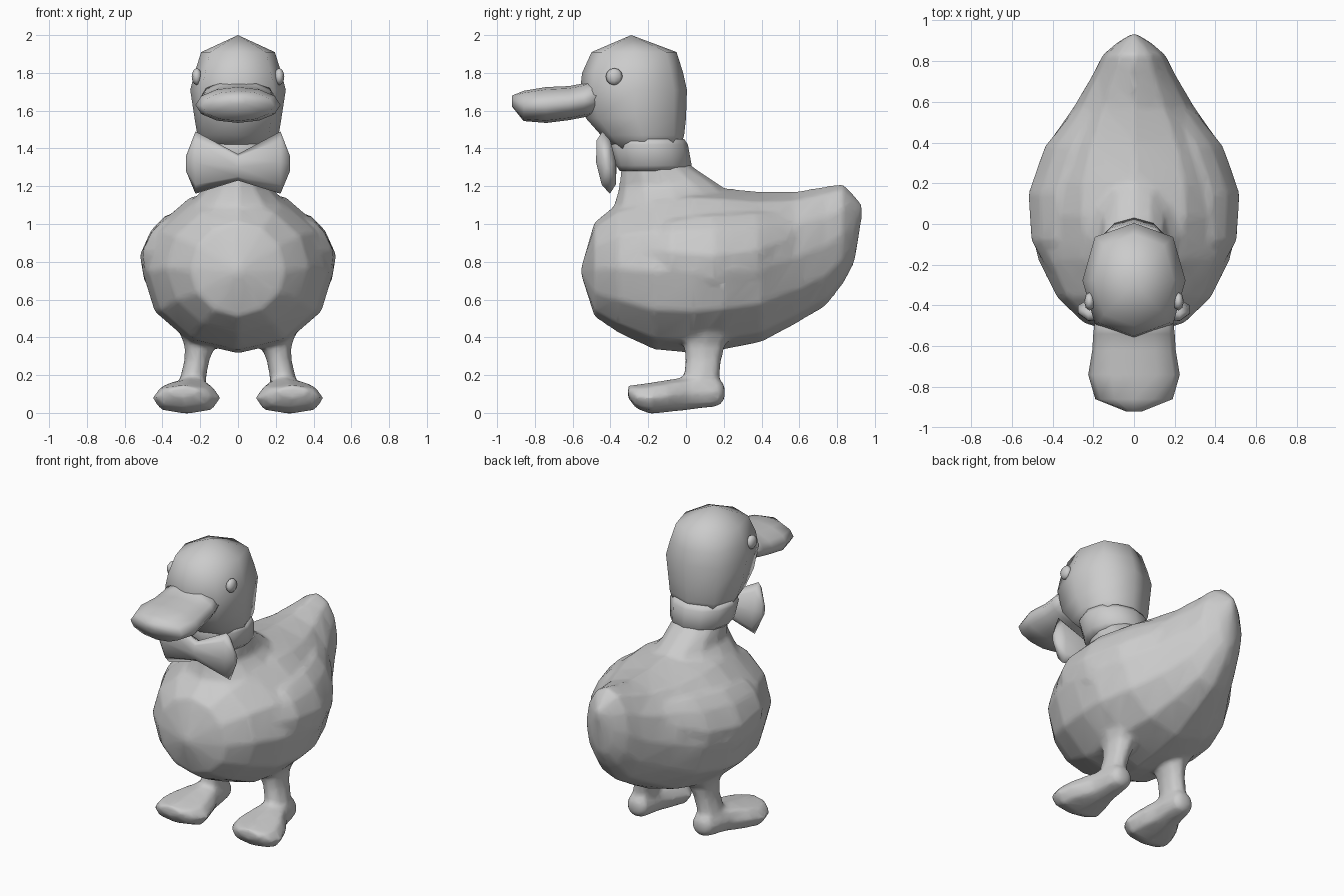
import bpy, bmesh, math


def loft(bm, axis, rings, n=12, p=1.0, mirror=False):
    """Skin rings (pos, u_min, u_max, v_min, v_max) stacked along an axis.
    (u, v) is (y, z) for axis 0, (x, z) for axis 1, (x, y) for axis 2."""
    for side in ((1, -1) if mirror else (1,)):
        loops = []
        for pos, u0, u1, v0, v1 in rings:
            loop = []
            for i in range(n):
                a = 2 * math.pi * i / n
                c, s = math.cos(a), math.sin(a)
                c = math.copysign(abs(c) ** p, c)
                s = math.copysign(abs(s) ** p, s)
                co = [(u0 + u1) / 2 + c * (u1 - u0) / 2, (v0 + v1) / 2 + s * (v1 - v0) / 2]
                co.insert(axis, pos)
                co[0] *= side
                loop.append(bm.verts.new(co))
            loops.append(loop)
        for a, b in zip(loops, loops[1:]):
            for i in range(n):
                j = (i + 1) % n
                bm.faces.new((a[i], a[j], b[j], b[i]))
        bm.faces.new(loops[0])
        bm.faces.new(loops[-1])


def finish(name, bm):
    bmesh.ops.remove_doubles(bm, verts=bm.verts, dist=0.0005)
    bmesh.ops.recalc_face_normals(bm, faces=bm.faces)
    me = bpy.data.meshes.new(name)
    bm.to_mesh(me)
    bm.free()
    for f in me.polygons:
        f.use_smooth = True
    ob = bpy.data.objects.new(name, me)
    bpy.context.collection.objects.link(ob)
    return ob


def part(name, *args, **kw):
    bm = bmesh.new()
    loft(bm, *args, **kw)
    return finish(name, bm)


def sym(pos, w, lo, hi):
    return (pos, -w, w, lo, hi)


# Folded wings, hugging the flanks
skin = bmesh.new()
loft(skin, 1, [
    (-.22, .40, .43, .82, .92), (-.08, .32, .51, .68, 1.03),
    (.15, .30, .52, .61, 1.06), (.38, .24, .445, .65, 1.07),
    (.54, .17, .335, .77, 1.07), (.63, .19, .26, .94, 1.05)], n=10, mirror=True)
for v in skin.verts:
    v.co.x -= math.copysign(.3 * max(v.co.z - .84, 0), v.co.x)

# Plump trunk with raised tail
loft(skin, 1, [sym(*r) for r in [
    (-.555, .02, .73, .77), (-.485, .25, .51, 1.01), (-.36, .38, .425, 1.11),
    (-.17, .475, .335, 1.17), (.04, .51, .315, 1.20), (.20, .50, .335, 1.19),
    (.40, .42, .375, 1.17), (.57, .30, .465, 1.17), (.74, .20, .565, 1.20),
    (.83, .155, .68, 1.215), (.89, .085, .79, 1.155), (.932, .015, 1.04, 1.10)]])

# Neck flaring into the back
loft(skin, 2, [sym(*r) for r in [
    (1.03, .34, -.40, .30), (1.12, .25, -.375, .27), (1.20, .17, -.355, .19),
    (1.30, .16, -.345, .04), (1.34, .16, -.34, .0)]])

# Legs
loft(skin, 2, [
    (.44, .06, .32, -.05, .27), (.36, .115, .285, -.015, .21),
    (.28, .15, .285, -.005, .19), (.20, .165, .305, -.015, .18),
    (.10, .17, .32, -.03, .19)], n=8, p=.9, mirror=True)

# Webbed feet, toes widening outwards
loft(skin, 1, [
    (.205, .20, .28, .07, .15), (.175, .165, .315, .035, .18),
    (.02, .15, .35, .015, .195), (-.10, .11, .425, .003, .175),
    (-.19, .09, .455, -.006, .16), (-.265, .135, .435, .023, .15),
    (-.307, .21, .37, .08, .145)], n=8, p=.85, mirror=True)

# Fuse all of these into one skin and soften the joints
body = finish("body", skin)
rm = body.modifiers.new("fuse", "REMESH")
rm.mode, rm.voxel_size, rm.use_smooth_shade = "VOXEL", .016, True
sm = body.modifiers.new("soften", "SMOOTH")
sm.factor, sm.iterations = .5, 6
body.modifiers.new("reduce", "DECIMATE").ratio = .15

# Collar band
part("collar", 2, [sym(*r) for r in [
    (1.28, .16, -.35, 0), (1.31, .195, -.37, .03),
    (1.42, .21, -.40, .01), (1.45, .20, -.38, -.01)]])

# Head with pointed crown
part("head", 2, [sym(*r) for r in [
    (1.40, .18, -.38, -.03), (1.47, .215, -.45, -.01), (1.56, .23, -.53, 0),
    (1.71, .253, -.56, .005), (1.80, .23, -.55, -.015), (1.91, .195, -.50, -.05),
    (2.0, 0, -.29, -.29)]], n=8, p=.8)

# Broad flat bill
part("bill", 1, [sym(*r) for r in [
    (-.46, .19, 1.58, 1.79), (-.54, .20, 1.565, 1.745), (-.62, .205, 1.55, 1.73),
    (-.74, .225, 1.535, 1.725), (-.86, .19, 1.545, 1.705),
    (-.92, .04, 1.62, 1.68)]])

# Bow tie, top leaning forward
bow = part("bow_tie", 0, [
    (-.275, -.44, -.40, 1.28, 1.36), (-.225, -.475, -.37, 1.16, 1.49),
    (0, -.47, -.37, 1.23, 1.37), (.225, -.475, -.37, 1.16, 1.49),
    (.275, -.44, -.40, 1.28, 1.36)], n=8)
for v in bow.data.vertices:
    v.co.y -= .12 * (v.co.z - 1.32)

# Eyes
bm = bmesh.new()
for side in (1, -1):
    new = bmesh.ops.create_uvsphere(bm, u_segments=8, v_segments=6, radius=.045)["verts"]
    for v in new:
        v.co = (side * (.218 + v.co.x * .6), -.38 + v.co.y, 1.78 + v.co.z)
finish("eyes", bm)
